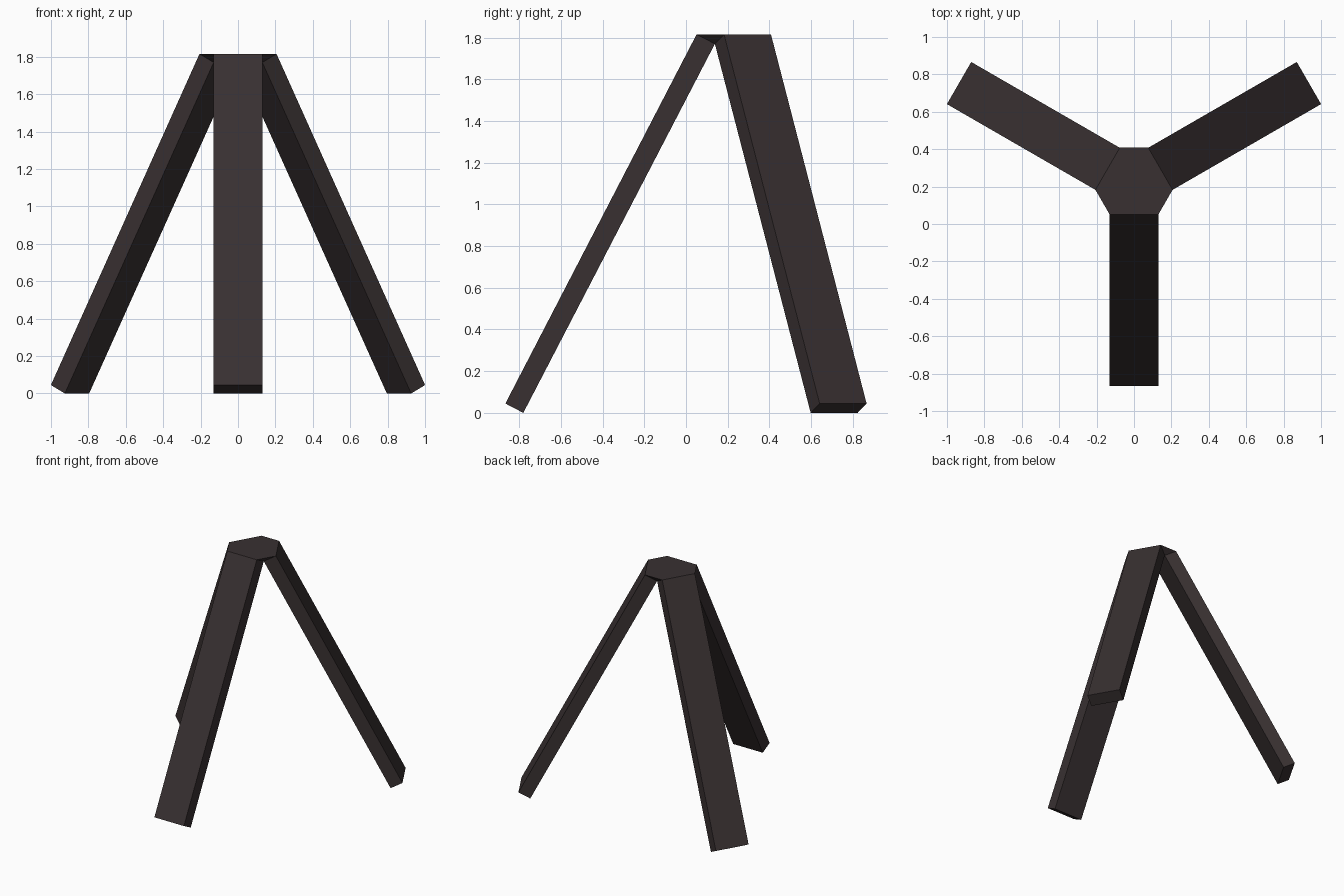
import bpy, bmesh, math
from mathutils import Matrix, Vector

if "Cube" in bpy.data.objects:
    bpy.data.objects.remove(bpy.data.objects["Cube"])

CENTRE_Y = 0.2136          # tripod axis
W = 0.13                   # half width of a leg
# front leg profile as (distance from axis, height)
OUT_TOP, OUT_BOT = (0.163, 1.815), (1.08, 0.045)
IN_TOP, IN_BOT = (W * math.tan(math.radians(30)), 1.77), (0.994, 0.0)

mat = bpy.data.materials.new("dark brown")
mat.diffuse_color = (0.040, 0.030, 0.031, 1)
mat.use_nodes = True
mat.node_tree.nodes["Principled BSDF"].inputs["Base Color"].default_value = mat.diffuse_color


def point(p, side, turn):
    """Profile point on one side of the leg, turned about the tripod axis."""
    v = Matrix.Rotation(math.radians(120 * turn), 3, 'Z') @ Vector((side * W, -p[0], p[1]))
    return v + Vector((0, CENTRE_Y, 0))


def make(name, faces):
    bm = bmesh.new()
    for f in faces:
        bm.faces.new([bm.verts.new(v) for v in f])
    bmesh.ops.remove_doubles(bm, verts=bm.verts, dist=0.002)
    bmesh.ops.recalc_face_normals(bm, faces=bm.faces)
    me = bpy.data.meshes.new(name)
    bm.to_mesh(me)
    bm.free()
    me.materials.append(mat)
    ob = bpy.data.objects.new(name, me)
    bpy.context.collection.objects.link(ob)


# legs: slanted planks, square-cut foot, open where they join the hub
for k, name in enumerate(("front_leg", "right_leg", "left_leg")):
    prof = [OUT_TOP, OUT_BOT, IN_BOT, IN_TOP]
    faces = [[point(p, s, k) for p in prof] for s in (-1, 1)]
    for a, b in zip(prof, prof[1:]):
        faces.append([point(a, -1, k), point(b, -1, k), point(b, 1, k), point(a, 1, k)])
    make(name, faces)

# hub: six-sided top, small gussets between legs, triangular underside
top = [point(OUT_TOP, s, k) for k in range(3) for s in (-1, 1)]
under = [point(IN_TOP, 1, k) for k in range(3)]
gussets = [[top[2 * k + 1], top[(2 * k + 2) % 6], under[k]] for k in range(3)]
make("top_hub", [top, under] + gussets)
# hub underside must face down and top must face up
for poly in bpy.data.objects["top_hub"].data.polygons:
    outward = poly.center - Vector((0, CENTRE_Y, 1.79))
    if poly.normal.dot(outward) < 0:
        poly.flip()
